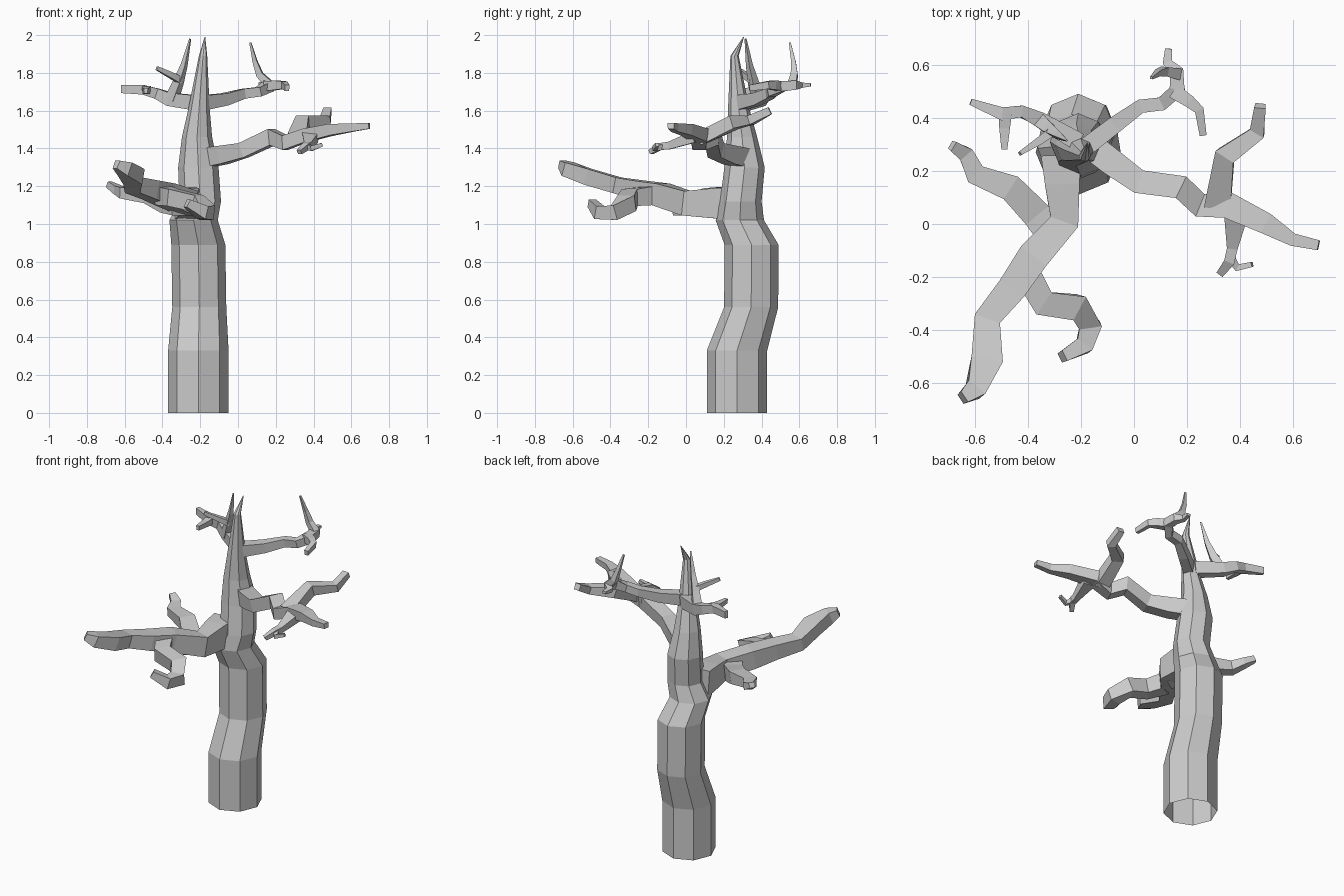
import bpy, bmesh, math
from mathutils import Vector


def finish(bm, name):
    bmesh.ops.recalc_face_normals(bm, faces=bm.faces)
    mesh = bpy.data.meshes.new(name)
    bm.to_mesh(mesh)
    bm.free()
    obj = bpy.data.objects.new(name, mesh)
    bpy.context.collection.objects.link(obj)
    return obj


def bridge(bm, rings):
    for a, b in zip(rings, rings[1:]):
        n = len(a)
        for i in range(n):
            j = (i + 1) % n
            bm.faces.new((a[i], a[j], b[j], b[i]))


def trunk(name, sections):
    # stacked octagons (x, y, z, radius), open at the foot
    bm = bmesh.new()
    rings = []
    for x, y, z, r in sections:
        rings.append([bm.verts.new((x + r * math.cos(k * math.pi / 4),
                                    y + r * math.sin(k * math.pi / 4), z)) for k in range(8)])
    bridge(bm, rings)
    bm.faces.new(rings[-1])
    return finish(bm, name)


def branch(name, points):
    # four-sided limb along (x, y, z, half width, half height)
    bm = bmesh.new()
    pos = [Vector(p[:3]) for p in points]
    rings, side = [], None
    for i, p in enumerate(points):
        t = Vector((0, 0, 0))
        if i > 0:
            t += (pos[i] - pos[i - 1]).normalized()
        if i < len(pos) - 1:
            t += (pos[i + 1] - pos[i]).normalized()
        t.normalize()
        flat = t.cross(Vector((0, 0, 1)))
        if side is None or flat.length > 0.6:
            side = flat.normalized()
        else:
            side = (side - t * side.dot(t)).normalized()
        up = side.cross(t)
        w, h = p[3], p[4]
        rings.append([bm.verts.new(pos[i] + side * w * a + up * h * b)
                      for a, b in ((-1, 1), (1, 1), (0.85, -1), (-0.85, -1))])
    bridge(bm, rings)
    bm.faces.new(rings[0])
    bm.faces.new(rings[-1])
    return finish(bm, name)


# Trunk
trunk("trunk", [(-.21, .27, 0, .16), (-.21, .27, .33, .16), (-.205, .345, .56, .143),
                (-.21, .347, .89, .143), (-.235, .285, 1.02, .128), (-.20, .29, 1.12, .11),
                (-.21, .31, 1.30, .107), (-.217, .297, 1.46, .08), (-.207, .28, 1.60, .058),
                (-.185, .257, 1.89, .022), (-.175, .305, 1.99, .002)])

# Low front limb and its two forks
branch("low_limb", [(-.275, .26, 1.11, .075, .085), (-.27, .15, 1.11, .065, .08),
                    (-.265, 0, 1.11, .055, .065), (-.385, -.13, 1.155, .06, .06),
                    (-.465, -.25, 1.18, .055, .05), (-.555, -.365, 1.205, .05, .042),
                    (-.555, -.52, 1.25, .06, .043), (-.60, -.625, 1.29, .04, .038),
                    (-.645, -.655, 1.315, .024, .022)])
branch("low_left_fork", [(-.31, -.05, 1.10, .05, .055), (-.37, .04, 1.11, .055, .05),
                         (-.47, .14, 1.15, .05, .04), (-.60, .19, 1.165, .04, .03),
                         (-.635, .265, 1.18, .03, .022), (-.685, .295, 1.21, .02, .017)])
branch("low_right_fork", [(-.40, -.19, 1.15, .05, .05), (-.345, -.295, 1.14, .05, .045),
                          (-.22, -.31, 1.11, .05, .045), (-.165, -.38, 1.06, .043, .04),
                          (-.19, -.46, 1.06, .035, .035), (-.27, -.50, 1.11, .022, .022)])

# Middle right limb and forks
branch("middle_limb", [(-.17, .30, 1.35, .05, .05), (-.08, .23, 1.365, .05, .048),
                       (.03, .155, 1.39, .045, .04), (.18, .137, 1.46, .045, .043),
                       (.25, .07, 1.43, .045, .038), (.36, .07, 1.47, .05, .035),
                       (.50, .0, 1.50, .04, .03), (.60, -.06, 1.51, .024, .022),
                       (.695, -.08, 1.52, .019, .016)])
branch("middle_back_fork", [(.315, .07, 1.45, .05, .035), (.345, .26, 1.54, .04, .035),
                            (.465, .345, 1.55, .03, .024), (.475, .445, 1.60, .022, .02)])
branch("middle_front_fork", [(.385, .04, 1.46, .045, .03), (.37, -.09, 1.415, .02, .02),
                             (.36, -.14, 1.41, .02, .018), (.325, -.187, 1.38, .014, .012)])
branch("middle_front_twig", [(.36, -.12, 1.41, .018, .016), (.39, -.165, 1.40, .014, .013),
                             (.445, -.152, 1.42, .01, .01)])

# Upper back limb and forks
branch("upper_limb", [(-.20, .275, 1.64, .035, .04), (-.07, .375, 1.66, .032, .032),
                      (.03, .445, 1.69, .026, .026), (.11, .455, 1.70, .026, .025),
                      (.165, .51, 1.73, .03, .028), (.16, .575, 1.735, .027, .024),
                      (.125, .61, 1.735, .018, .014), (.13, .66, 1.737, .013, .008)])
branch("upper_right_twig", [(.15, .50, 1.73, .028, .027), (.21, .46, 1.735, .023, .024),
                            (.245, .43, 1.735, .018, .02), (.26, .335, 1.72, .013, .016)])
branch("upper_spike", [(.165, .565, 1.74, .022, .022), (.115, .575, 1.79, .018, .018),
                       (.09, .57, 1.86, .012, .012), (.065, .55, 1.96, .005, .005)])

# Upper left limb and forks
branch("left_limb", [(-.21, .31, 1.64, .035, .04), (-.36, .395, 1.66, .03, .035),
                     (-.43, .425, 1.69, .022, .028), (-.50, .415, 1.71, .025, .025),
                     (-.615, .46, 1.715, .012, .022)])
branch("left_front_twig", [(-.485, .415, 1.71, .025, .022), (-.487, .36, 1.705, .02, .018),
                           (-.488, .28, 1.705, .011, .014)])
branch("left_spike", [(-.35, .385, 1.66, .028, .028), (-.315, .355, 1.75, .022, .022),
                      (-.285, .335, 1.84, .014, .014), (-.253, .315, 1.98, .004, .004)])
branch("left_spike_twig", [(-.305, .35, 1.76, .018, .018), (-.36, .31, 1.79, .015, .015),
                           (-.43, .265, 1.825, .008, .01)])
